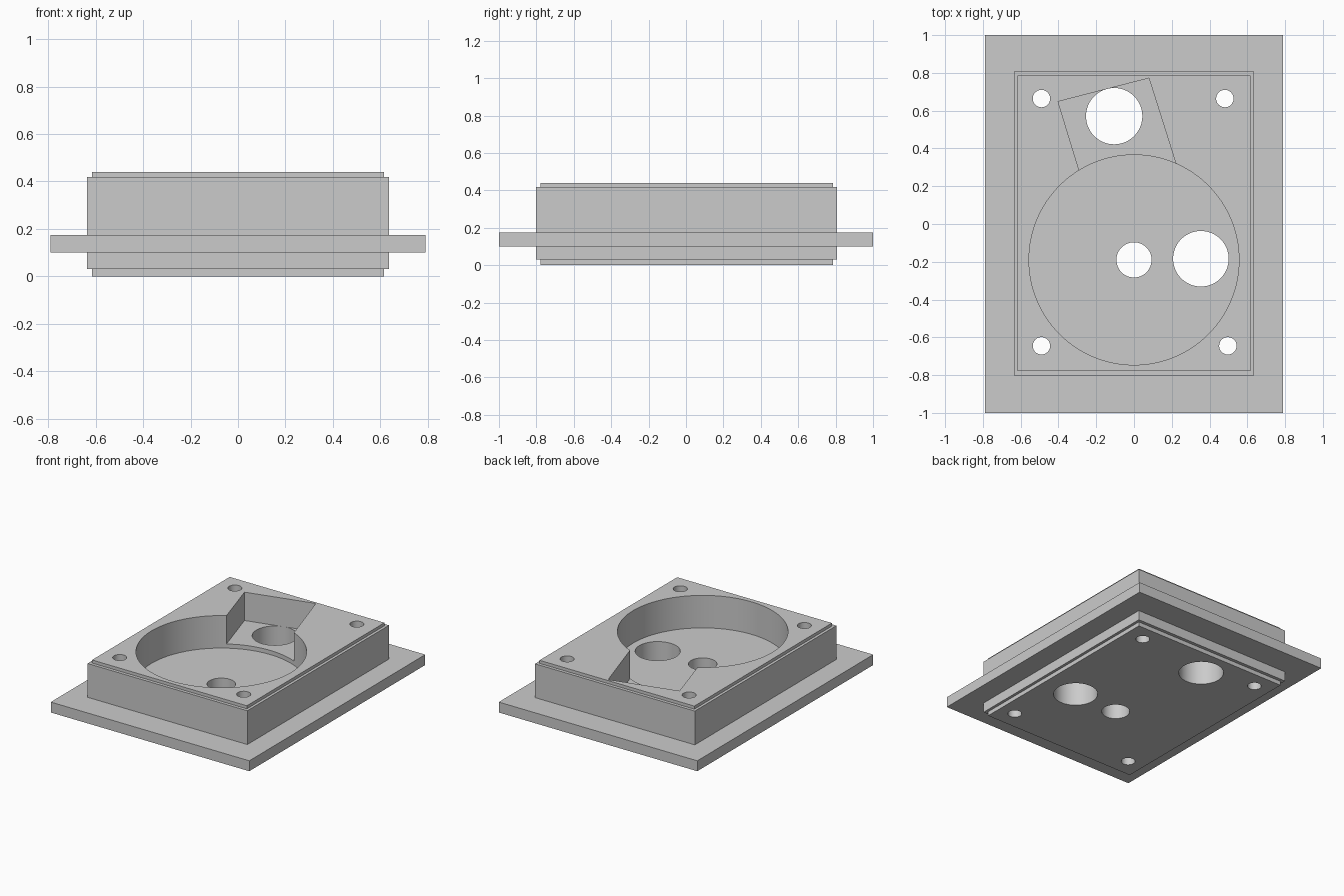
import bpy
import bmesh
import math

cube = bpy.data.objects.get("Cube")
if cube:
    bpy.data.objects.remove(cube, do_unlink=True)

# Single grey material
grey = bpy.data.materials.new("plain grey")
grey.use_nodes = True
colour = (0.6, 0.6, 0.6, 1)
grey.diffuse_color = colour
grey.node_tree.nodes["Principled BSDF"].inputs["Base Color"].default_value = colour


def solid(name, rings):
    """Loft a closed solid through matching rings of points."""
    bm = bmesh.new()
    loops = [[bm.verts.new(p) for p in ring] for ring in rings]
    bm.faces.new(loops[0][::-1])
    bm.faces.new(loops[-1])
    n = len(loops[0])
    for low, high in zip(loops, loops[1:]):
        for i in range(n):
            j = (i + 1) % n
            bm.faces.new((low[i], low[j], high[j], high[i]))
    bmesh.ops.recalc_face_normals(bm, faces=bm.faces)
    mesh = bpy.data.meshes.new(name)
    bm.to_mesh(mesh)
    bm.free()
    mesh.materials.append(grey)
    obj = bpy.data.objects.new(name, mesh)
    bpy.context.collection.objects.link(obj)
    return obj


def rectangle(half_x, half_y, y_shift, z):
    return [(sx * half_x, sy * half_y + y_shift, z)
            for sx, sy in ((-1, -1), (1, -1), (1, 1), (-1, 1))]


def prism(name, outline, bottom, top):
    return solid(name, [[(x, y, z) for x, y in outline] for z in (bottom, top)])


def disc(x, y, radius, sides=96):
    return [(x + radius * math.cos(math.tau * i / sides),
             y + radius * math.sin(math.tau * i / sides)) for i in range(sides)]


# Housing: stepped block with a wide mounting flange
lip, wall, flange = (0.616, 0.782, 0.003), (0.636, 0.805, 0.003), (0.79, 1, 0)
levels = [(lip, 0), (lip, 0.03), (wall, 0.03), (wall, 0.1), (flange, 0.1),
          (flange, 0.175), (wall, 0.175), (wall, 0.418), (lip, 0.418), (lip, 0.44)]
housing = solid("housing", [rectangle(*size, z) for size, z in levels])

# Round recess and the slanted pocket that opens into it
cutters = [
    prism("round_recess", disc(0, -0.19, 0.556, 128), 0.206, 0.6),
    prism("slanted_pocket",
          [(-0.402, 0.648), (-0.235, 0.104), (0.29, 0.103), (0.079, 0.772)], 0.236, 0.65),
]

# Through holes: shaft, side port, pocket port and four corner screws
holes = [("shaft_hole", 0, -0.19, 0.093), ("side_port", 0.354, -0.184, 0.147),
         ("pocket_port", -0.105, 0.571, 0.149)]
holes += [("screw_hole", x, y, 0.046) for x, y in
          ((-0.49, 0.664), (0.481, 0.664), (-0.49, -0.645), (0.497, -0.645))]
cutters += [prism(name, disc(x, y, r), -0.2, 0.7) for name, x, y, r in holes]

# Cut every recess and hole, then drop the cutters
bpy.ops.object.select_all(action="DESELECT")
housing.select_set(True)
bpy.context.view_layer.objects.active = housing
for cutter in cutters:
    cutter.hide_render = True
    mod = housing.modifiers.new(cutter.name, "BOOLEAN")
    mod.operation = "DIFFERENCE"
    mod.solver = "EXACT"
    mod.object = cutter
    bpy.ops.object.modifier_apply(modifier=mod.name)
    bpy.data.objects.remove(cutter, do_unlink=True)

bpy.ops.object.shade_smooth_by_angle(angle=math.radians(30))
